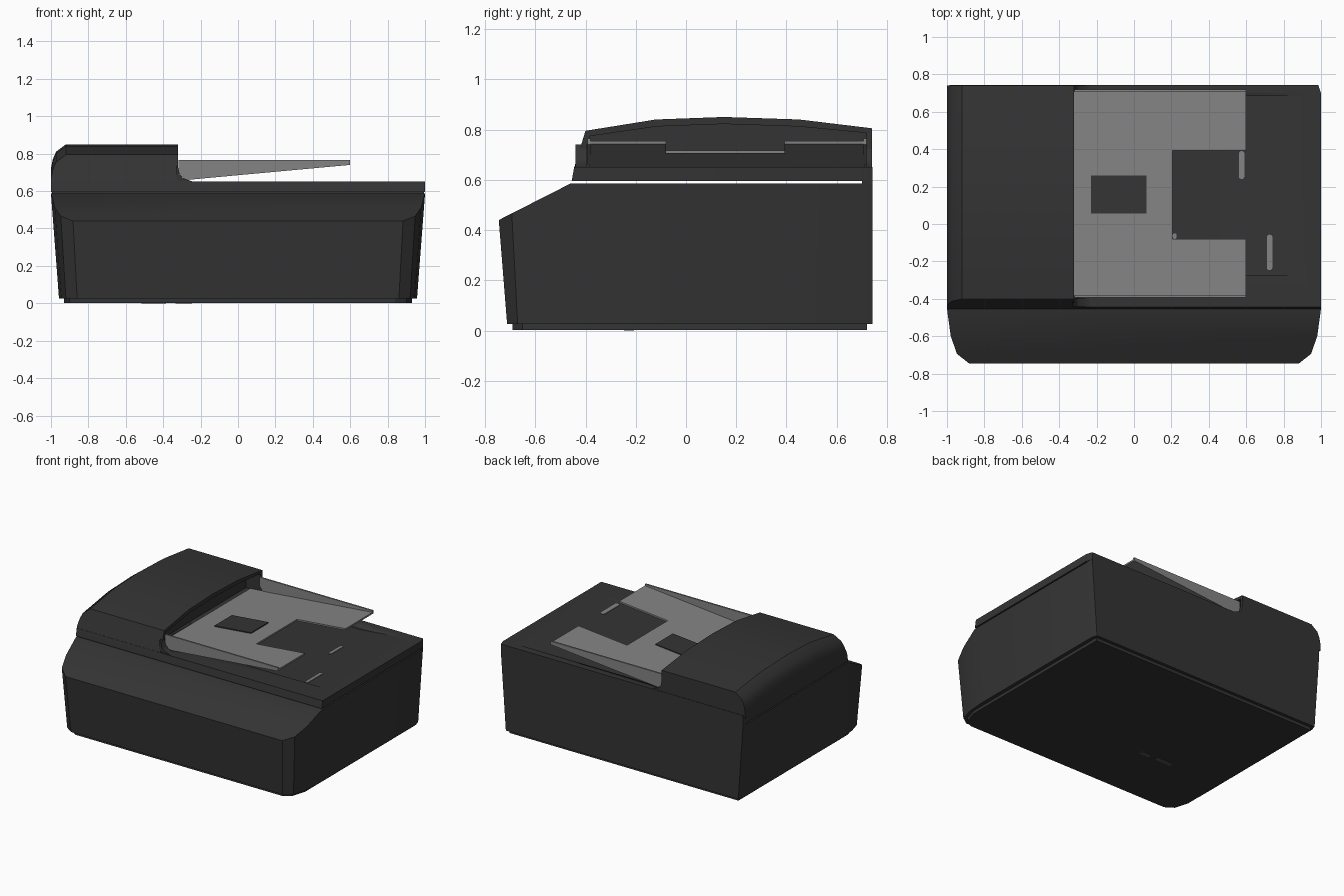
import bpy, bmesh, math
from mathutils import Vector

if "Cube" in bpy.data.objects:
    bpy.data.objects.remove(bpy.data.objects["Cube"])


def material(name, v):
    m = bpy.data.materials.new(name)
    m.diffuse_color = (v, v, v, 1)
    m.use_nodes = True
    m.node_tree.nodes["Principled BSDF"].inputs["Base Color"].default_value = m.diffuse_color
    return m


DARK = material("charcoal plastic", 0.034)
GREY = material("grey plastic", 0.23)
FOOT = material("dark grey rubber", 0.08)


def finish(bm, name, mat, angle=30):
    bmesh.ops.recalc_face_normals(bm, faces=bm.faces)
    me = bpy.data.meshes.new(name)
    bm.to_mesh(me)
    bm.free()
    me.materials.append(mat)
    me.shade_smooth()
    me.set_sharp_from_angle(angle=math.radians(angle))
    ob = bpy.data.objects.new(name, me)
    bpy.context.collection.objects.link(ob)
    return ob


def loft(sections):
    """Skin a row of matching closed loops and cap both ends."""
    bm = bmesh.new()
    loops = [[bm.verts.new(p) for p in s] for s in sections]
    for a, b in zip(loops, loops[1:]):
        for i in range(len(a)):
            j = (i + 1) % len(a)
            bm.faces.new((a[i], a[j], b[j], b[i]))
    bm.faces.new(loops[0])
    bm.faces.new(loops[-1])
    return bm


def mirrored(half, z):
    return [(x, y, z) for x, y in half] + [(-x, y, z) for x, y in reversed(half)]


def xz_prism(profile, y0, y1):
    return loft([[(x, y, z) for x, z in profile] for y in (y0, y1)])


def difference(ob, cutter):
    cutter.hide_render = True
    m = ob.modifiers.new("cut", 'BOOLEAN')
    m.operation, m.object, m.solver = 'DIFFERENCE', cutter, 'EXACT'


# Body: tapering rounded outline, front top cut off by the sloping panel
top = [(.89, -.757), (.955, -.70), (.985, -.60), (1, -.45), (1, .70), (.985, .743)]
bottom = [(.86, -.712), (.92, -.67), (.945, -.58), (.957, -.45), (.957, .70), (.945, .743)]
bm = loft([mirrored(bottom, .025), mirrored(top, .586)])
cut = bmesh.ops.bisect_plane(bm, geom=bm.verts[:] + bm.edges[:] + bm.faces[:],
                             plane_co=(0, -.745, .44),
                             plane_no=Vector((0, -.15, .295)).normalized(),
                             clear_outer=True)
bmesh.ops.holes_fill(bm, edges=[e for e in bm.edges if e.is_boundary], sides=0)
finish(bm, "body", DARK, 35)

# Plinth under the body
plinth = [(.84, -.69), (.90, -.65), (.93, -.55), (.93, .72)]
finish(loft([mirrored(plinth, 0.002), mirrored(plinth, .026)]), "plinth", DARK)

# Hinge strip closing the gap at the back
strip = [(.995, .70), (.985, .743)]
finish(loft([mirrored(strip, .58), mirrored(strip, .60)]), "hinge_strip", DARK)

# Scanner lid with a ramped paper recess
lid = finish(loft([mirrored([(1, fy), (1, .70), (.985, .743)], z)
                   for fy, z in ((-.455, .595), (-.445, .65))]), "scanner_lid", DARK)
ramp = finish(xz_prism([(-.30, .612), (.52, .612), (.9, .65), (.9, .70), (-.30, .70)],
                       -.275, .685), "recess_cutter", DARK)
difference(lid, ramp)

# Feeder cover: arched side profile, rounded along the left edge
arch = [(-.40, .795), (-.12, .84), (.15, .85), (.45, .84), (.74, .805)]
sections = []
for x, drop in ((-1, .13), (-.99, .08), (-.973, .04), (-.92, 0), (-.32, 0)):
    s = [(x, -.449, .632)]
    for i, (y, z) in enumerate(arch):
        sy = y - .31 * drop if i == 0 else y
        s.append((x, sy, z - drop))
    sections.append(s + [(x, .74, .632)])
bm = loft(sections)
# open mouth where the tray enters
bm.faces.ensure_lookup_table()
bmesh.ops.recalc_face_normals(bm, faces=bm.faces)
mouth = [f for f in bm.faces if f.normal.x > .99]
bmesh.ops.inset_region(bm, faces=mouth, thickness=.028)
ext = bmesh.ops.extrude_face_region(bm, geom=mouth)
bmesh.ops.translate(bm, vec=(-.12, 0, 0),
                    verts=[v for v in ext["geom"] if isinstance(v, bmesh.types.BMVert)])
bmesh.ops.delete(bm, geom=mouth, context='FACES')
finish(bm, "feeder_cover", DARK, 35)

# Curved feet joining the feeder cover to the lid, front and back
fillet = [(-.33, .64), (-.33, .74), (-.318, .72), (-.312, .69), (-.295, .67),
          (-.24, .65), (-.24, .64)]
for name, y0, y1 in (("front_fillet", -.44, -.395), ("back_fillet", .718, .74)):
    finish(xz_prism(fillet, y0, y1), name, DARK)


# Sloping paper tray with a notch in its right end
def tray_z(x):
    return .661 + (x + .32) * .094


outline = [(-.40, -.385), (.6, -.385), (.6, -.08), (.205, -.08),
           (.205, .392), (.6, .392), (.6, .712), (-.40, .712)]
finish(loft([[(x, y, tray_z(x) + d) for x, y in outline] for d in (-.006, .006)]),
       "paper_tray", GREY)

# Wedge-shaped tray side walls
wall = [(-.318, .765), (-.318, .70), (-.30, .675), (-.27, .66), (.6, .74), (.6, .765)]
for name, y0, y1 in (("front_tray_wall", -.392, -.38), ("back_tray_wall", .706, .718)):
    finish(xz_prism(wall, y0, y1), name, GREY)

# Dark pad on the tray
pad = [(-.23, .055), (.068, .055), (.068, .258), (-.23, .258)]
finish(loft([[(x, y, tray_z(x) + d) for x, y in pad] for d in (.005, .013)]),
       "tray_pad", DARK)


# Rounded slots: on the lid recess and under the base
def slot(name, cx, cy, length, width, z0, z1, mat, along_y, lift=0):
    r, h = width / 2, max(length - width, 0) / 2
    pts = []
    for i in range(16):
        a = 2 * math.pi * (i + .5) / 16
        u, v = r * math.cos(a) + math.copysign(h, math.cos(a)), r * math.sin(a)
        pts.append((cx + v, cy + u) if along_y else (cx + u, cy + v))
    finish(loft([[(x, y, z + (x - cx) * lift) for x, y in pts] for z in (z0, z1)]),
           name, mat)


slot("lid_slot_back", .575, .315, .15, .03, .612, .622, GREY, True, .1)
slot("lid_slot_front", .725, -.152, .19, .03, .628, .637, GREY, True, .1)
slot("lid_dot", .217, -.065, .03, .022, .608, .617, GREY, True)
slot("foot_right", -.29, -.23, .09, .035, 0, .005, FOOT, False)
slot("foot_left", -.45, -.225, .13, .035, 0, .005, FOOT, False)
